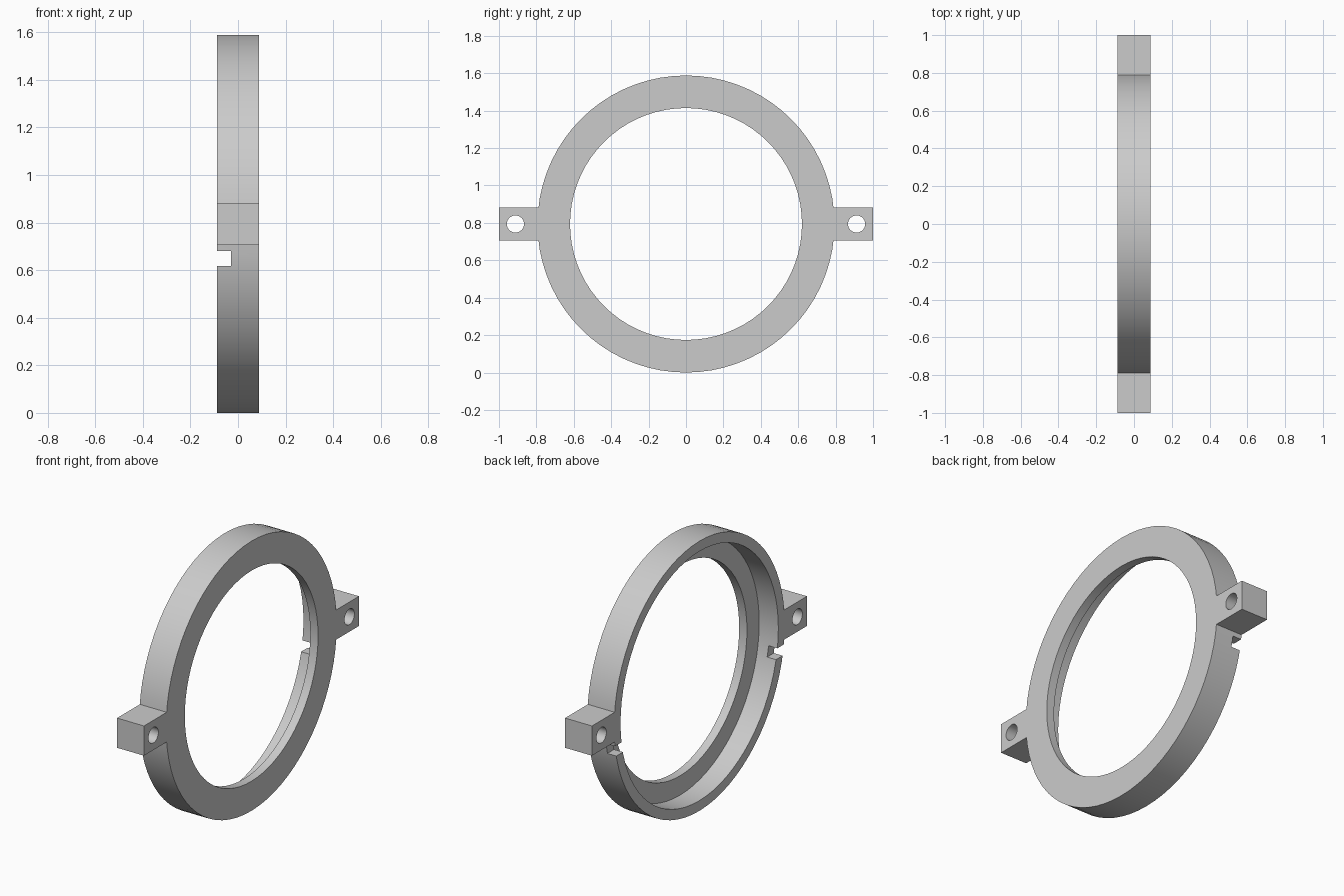
import bpy, bmesh, math
from mathutils import Matrix

if "Cube" in bpy.data.objects:
    bpy.data.objects.remove(bpy.data.objects["Cube"], do_unlink=True)

HALF = 0.0875      # half thickness along x
MID = 0.794        # height of the ring axis
OUTER, RECESS, BORE = 0.794, 0.734, 0.62
FLOOR = 0.037      # x of the recess floor
SEGS = 72

grey = bpy.data.materials.new("light_grey")
grey.use_nodes = True
grey.diffuse_color = (0.6, 0.6, 0.6, 1)
grey.node_tree.nodes["Principled BSDF"].inputs["Base Color"].default_value = (0.6, 0.6, 0.6, 1)


def finish(name, bm):
    bmesh.ops.recalc_face_normals(bm, faces=bm.faces)
    mesh = bpy.data.meshes.new(name)
    bm.to_mesh(mesh)
    bm.free()
    mesh.materials.append(grey)
    obj = bpy.data.objects.new(name, mesh)
    bpy.context.collection.objects.link(obj)
    return obj


def box(name, lo, hi):
    bm = bmesh.new()
    bmesh.ops.create_cube(bm, size=1)
    for v in bm.verts:
        v.co = [a if c < 0 else b for c, a, b in zip(v.co, lo, hi)]
    return finish(name, bm)


def rod(name, y, radius):
    bm = bmesh.new()
    place = Matrix.Translation((0, y, MID)) @ Matrix.Rotation(math.pi / 2, 4, 'Y')
    bmesh.ops.create_cone(bm, cap_ends=True, segments=32, radius1=radius,
                          radius2=radius, depth=4 * HALF, matrix=place)
    return finish(name, bm)


def combine(target, other, operation):
    mod = target.modifiers.new(other.name, 'BOOLEAN')
    mod.operation, mod.solver, mod.object = operation, 'EXACT', other
    bpy.context.view_layer.objects.active = target
    bpy.ops.object.modifier_apply(modifier=mod.name)
    bpy.data.objects.remove(other, do_unlink=True)


# Ring: stepped section (x, radius) turned about the x axis
section = [(HALF, BORE), (HALF, OUTER), (-HALF, OUTER),
           (-HALF, RECESS), (FLOOR, RECESS), (FLOOR, BORE)]
bm = bmesh.new()
loops = []
for i in range(SEGS):
    a = math.tau * i / SEGS
    loops.append([bm.verts.new((x, r * math.cos(a), MID + r * math.sin(a))) for x, r in section])
for i in range(SEGS):
    here, after = loops[i], loops[(i + 1) % SEGS]
    for j in range(len(section)):
        k = (j + 1) % len(section)
        bm.faces.new((here[j], here[k], after[k], after[j]))
ring = finish("mounting_ring", bm)

# Drilled lugs and rim notches on both sides
for side in (-1, 1):
    ends = sorted((side * 0.76, side))
    lug = box("lug", (-HALF, ends[0], MID - HALF), (HALF, ends[1], MID + HALF))
    combine(ring, lug, 'UNION')
    combine(ring, rod("bolt_hole", side * 0.912, 0.046), 'DIFFERENCE')
    cut = sorted((side * 0.65, side * 0.9))
    notch = box("notch", (-0.2, cut[0], 0.618), (-0.03, cut[1], 0.68))
    combine(ring, notch, 'DIFFERENCE')

bpy.ops.object.select_all(action='DESELECT')
ring.select_set(True)
bpy.context.view_layer.objects.active = ring
bpy.ops.object.shade_smooth_by_angle(angle=math.radians(30))
